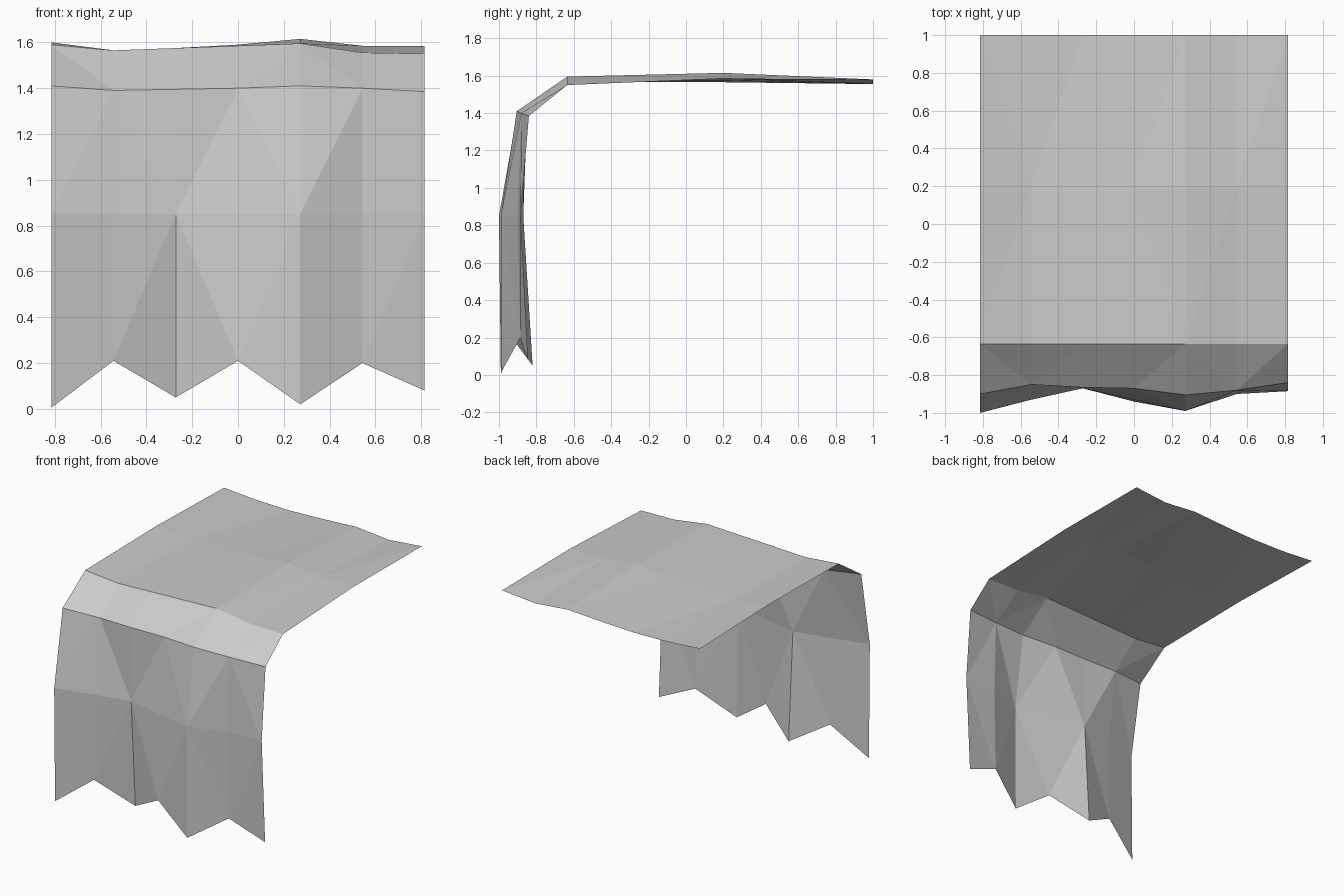
import bpy
import bmesh

# Remove the default object
default_cube = bpy.data.objects.get("Cube")
if default_cube:
    bpy.data.objects.remove(default_cube, do_unlink=True)

COLUMNS = 7
HALF_WIDTH = 0.815
UNIT = 0.01
FLAT = [0] * COLUMNS


def make_material(name, colour):
    material = bpy.data.materials.new(name)
    material.use_nodes = True
    material.diffuse_color = colour
    shader = material.node_tree.nodes["Principled BSDF"]
    shader.inputs["Base Color"].default_value = colour
    return material


# Side profile of the sheet from back edge to hanging hem: depth, height,
# then the ripple of each column in depth and in height (hundredths)
profile = [
    (1, 1.58, FLAT, [0, -2, -2.5, -1.5, 0, -2.5, 0]),
    (0.2, 1.59, FLAT, [1, -2.5, -1.5, 0, 2.5, -0.5, -0.5]),
    (-0.635, 1.58, FLAT, [1, -1.5, -0.5, 0.5, 1.5, -2.5, -3]),
    (-0.87, 1.4, [-3, 2, 0.5, 0, -3.5, -1, 3], [1, -1, -0.5, 0, 1, 0, -1.5]),
    (-0.93, 0.85, [-7, 0, 6, 0, -6, 3, 4.5], FLAT),
    (-0.9, 0.1, [-9, -2, 8, -4, -8.5, 1.5, 5.5], [-9.5, 11, -5, 11, -8, 10, -2]),
]

# Cloth grid points
bm = bmesh.new()
grid = []
for depth, height, depth_ripple, height_ripple in profile:
    row = []
    for column in range(COLUMNS):
        x = HALF_WIDTH * (2 * column / (COLUMNS - 1) - 1)
        y = depth + depth_ripple[column] * UNIT
        z = height + height_ripple[column] * UNIT
        row.append(bm.verts.new((x, y, z)))
    grid.append(row)

# Triangles whose diagonals alternate like a checkerboard
for r, (upper, lower) in enumerate(zip(grid, grid[1:])):
    for c in range(COLUMNS - 1):
        corners = [upper[c], lower[c], lower[c + 1], upper[c + 1]]
        if (r + c) % 2:
            corners = corners[1:] + corners[:1]
        a, b, d, e = corners
        bm.faces.new((a, b, d))
        bm.faces.new((a, d, e))

mesh = bpy.data.meshes.new("draped_cloth")
bm.to_mesh(mesh)
bm.free()
mesh.materials.append(make_material("cloth_grey", (0.6, 0.6, 0.6, 1)))

# Single thin sheet with flat facets
cloth = bpy.data.objects.new("draped_cloth", mesh)
bpy.context.collection.objects.link(cloth)
